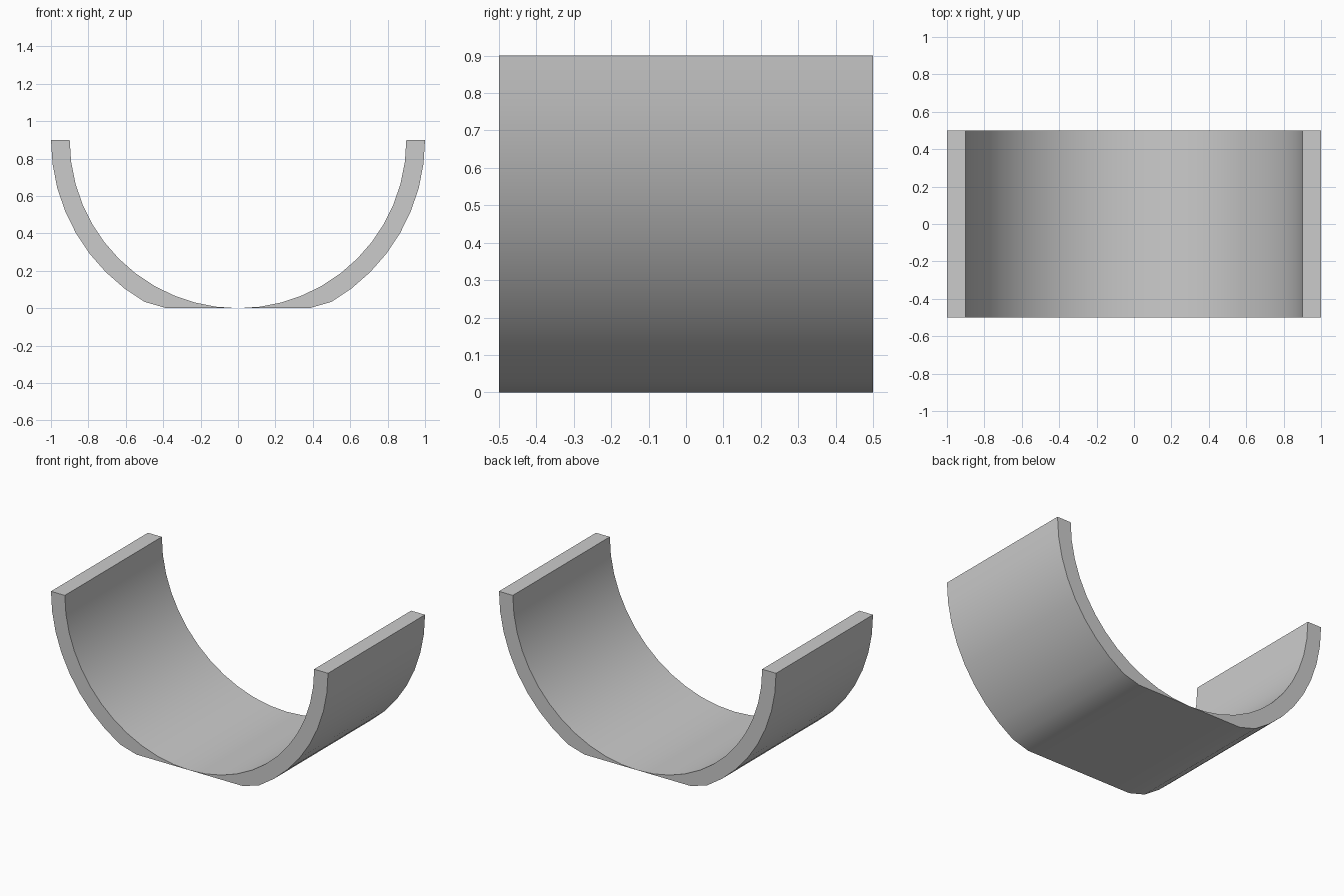
import bpy, bmesh, math

if "Cube" in bpy.data.objects:
    bpy.data.objects.remove(bpy.data.objects["Cube"])

STEPS = 24              # half of a 48-sided tube
R_OUT, R_IN = 1.0, 0.9
CENTRE_Z, HALF_DEPTH = 0.9, 0.5


def arc_point(radius, i):
    a = math.pi + math.pi * i / STEPS
    # underside is flattened onto the ground
    return radius * math.cos(a), max(0.0, CENTRE_Z + radius * math.sin(a))


# Each station is a four-cornered cross-section of the trough wall
bm = bmesh.new()
rings = []
for i in range(STEPS + 1):
    (xo, zo), (xi, zi) = arc_point(R_OUT, i), arc_point(R_IN, i)
    corners = [(xo, -HALF_DEPTH, zo), (xo, HALF_DEPTH, zo),
               (xi, HALF_DEPTH, zi), (xi, -HALF_DEPTH, zi)]
    rings.append([bm.verts.new(c) for c in corners])

# Walls between stations
for a, b in zip(rings, rings[1:]):
    for k in range(4):
        n = (k + 1) % 4
        bm.faces.new((a[k], b[k], b[n], a[n]))

# Flat rims
bm.faces.new(rings[0])
bm.faces.new(rings[-1][::-1])
bmesh.ops.recalc_face_normals(bm, faces=bm.faces)

mesh = bpy.data.meshes.new("half_pipe_trough")
bm.to_mesh(mesh)
bm.free()
trough = bpy.data.objects.new("half_pipe_trough", mesh)
bpy.context.collection.objects.link(trough)

# Smooth curved walls, sharp rims
bpy.context.view_layer.objects.active = trough
trough.select_set(True)
bpy.ops.object.shade_smooth_by_angle(angle=math.radians(30))
